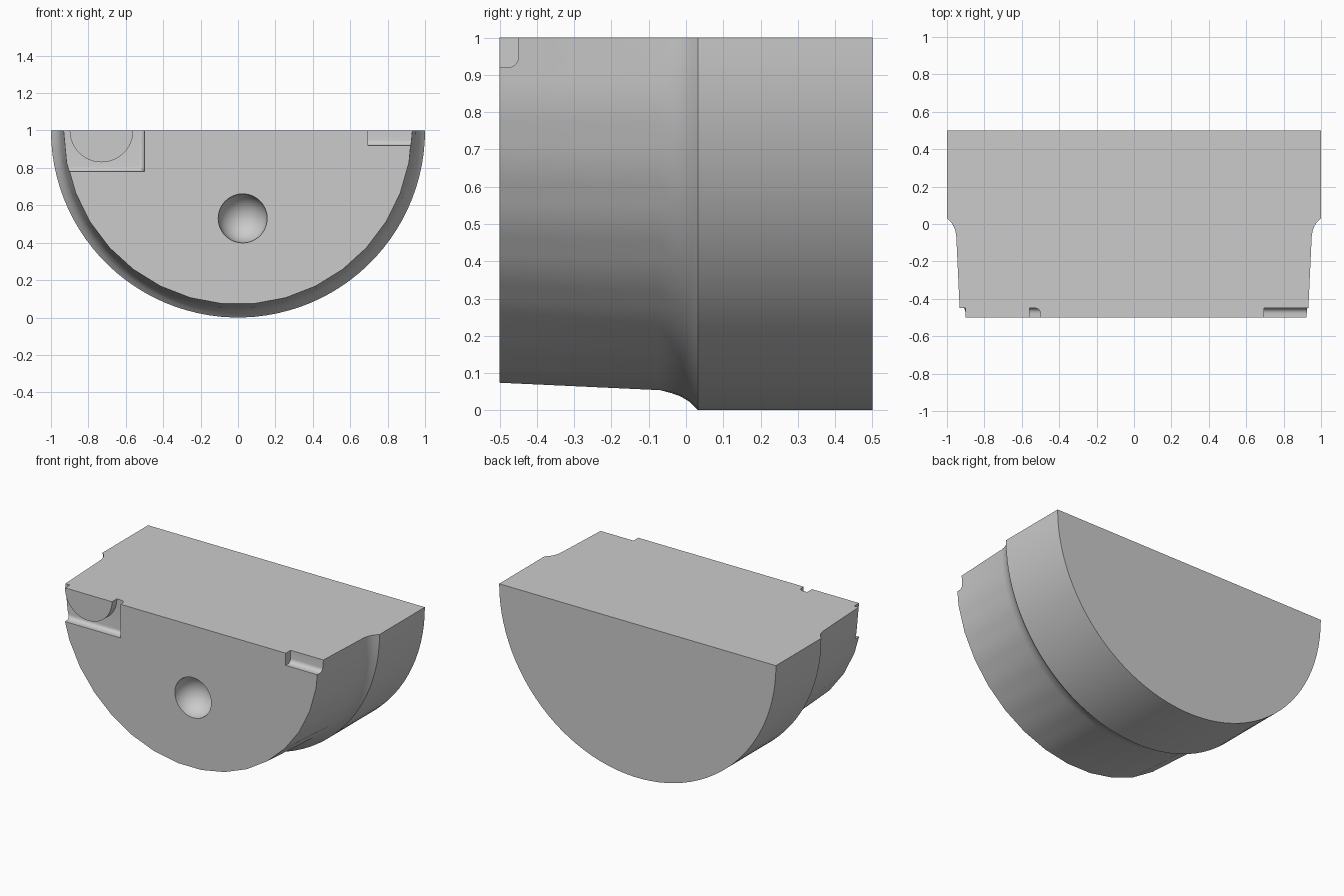
import bpy, bmesh, math

old = bpy.data.objects.get("Cube")
if old:
    bpy.data.objects.remove(old, do_unlink=True)

grey = bpy.data.materials.new("light_grey")
grey.use_nodes = True
colour = (0.6, 0.6, 0.6, 1)
grey.diffuse_color = colour
grey.node_tree.nodes["Principled BSDF"].inputs["Base Color"].default_value = colour


def make_object(name, bm):
    bmesh.ops.recalc_face_normals(bm, faces=bm.faces[:])
    mesh = bpy.data.meshes.new(name)
    bm.to_mesh(mesh)
    bm.free()
    mesh.materials.append(grey)
    ob = bpy.data.objects.new(name, mesh)
    bpy.context.collection.objects.link(ob)
    return ob


def half_round(name, stations, segments, cx=0, facets=None):
    """Half disc hanging below z = 1, lofted through (y, radius, faceted) stations."""
    bm = bmesh.new()
    rings = []
    for y, radius, faceted in stations:
        ring = []
        for i in range(segments + 1):
            a = math.pi * i / segments
            r = radius
            if faceted:
                step = math.pi / facets
                r *= math.cos(step / 2) / math.cos(a % step - step / 2)
            ring.append(bm.verts.new((cx + r * math.cos(a), y, 1 - r * math.sin(a))))
        rings.append(ring)
    for a, b in zip(rings, rings[1:]):
        for i in range(segments):
            bm.faces.new((a[i], a[i + 1], b[i + 1], b[i]))
    bm.faces.new(rings[0])
    bm.faces.new(rings[-1])
    bm.faces.new([r[0] for r in rings] + [r[-1] for r in reversed(rings)])
    return make_object(name, bm)


def recess_cutter(name, x0, x1, z0, round_side):
    """Box open to the front and top, with rounded inner corners at the back."""
    y1, z1 = -0.45, 1.1
    bm = bmesh.new()
    bmesh.ops.create_cube(bm, size=1)
    for v in bm.verts:
        v.co.x = x0 if v.co.x < 0 else x1
        v.co.y = -0.6 if v.co.y < 0 else y1
        v.co.z = z0 if v.co.z < 0 else z1
    edges = [e for e in bm.edges if all(abs(v.co.y - y1) < 1e-4 for v in e.verts)
             and (all(abs(v.co.z - z0) < 1e-4 for v in e.verts)
                  or round_side and all(abs(v.co.x - x1) < 1e-4 for v in e.verts))]
    bmesh.ops.bevel(bm, geom=edges, offset=0.028, segments=5, profile=0.5, affect='EDGES')
    return make_object(name, bm)


# Body: wide rear drum, curved shoulder, tapered front
body = half_round("body", [
    (-0.5, 0.93, True), (-0.07, 0.95, True), (-0.04, 0.954, False),
    (-0.015, 0.963, False), (0.01, 0.978, False), (0.032, 1.0, False),
    (0.5, 1.0, False)], 51, facets=17)

# Cutters: two corner recesses and a round dimple
bm = bmesh.new()
bmesh.ops.create_uvsphere(bm, u_segments=40, v_segments=24, radius=0.131)
bmesh.ops.translate(bm, verts=bm.verts[:], vec=(0.025, -0.5, 0.53))
cutters = [make_object("dimple_cutter", bm),
           recess_cutter("right_recess_cutter", -1.1, -0.5, 0.78, True),
           recess_cutter("left_recess_cutter", 0.695, 1.1, 0.92, False)]

bpy.context.view_layer.objects.active = body
for cutter in cutters:
    cutter.hide_render = True
    mod = body.modifiers.new("cut", 'BOOLEAN')
    mod.operation = 'DIFFERENCE'
    mod.solver = 'EXACT'
    mod.object = cutter
    bpy.ops.object.modifier_apply(modifier=mod.name)
    bpy.data.objects.remove(cutter, do_unlink=True)

# Half-round pad filling the larger recess
pad = half_round("half_round_pad", [(-0.5, 0.17, False), (-0.448, 0.17, False)],
                 24, cx=-0.73)

# Smooth curved walls, crisp edges
bpy.ops.object.select_all(action='DESELECT')
for ob in (body, pad):
    ob.select_set(True)
bpy.context.view_layer.objects.active = body
bpy.ops.object.shade_smooth_by_angle(angle=math.radians(25))
